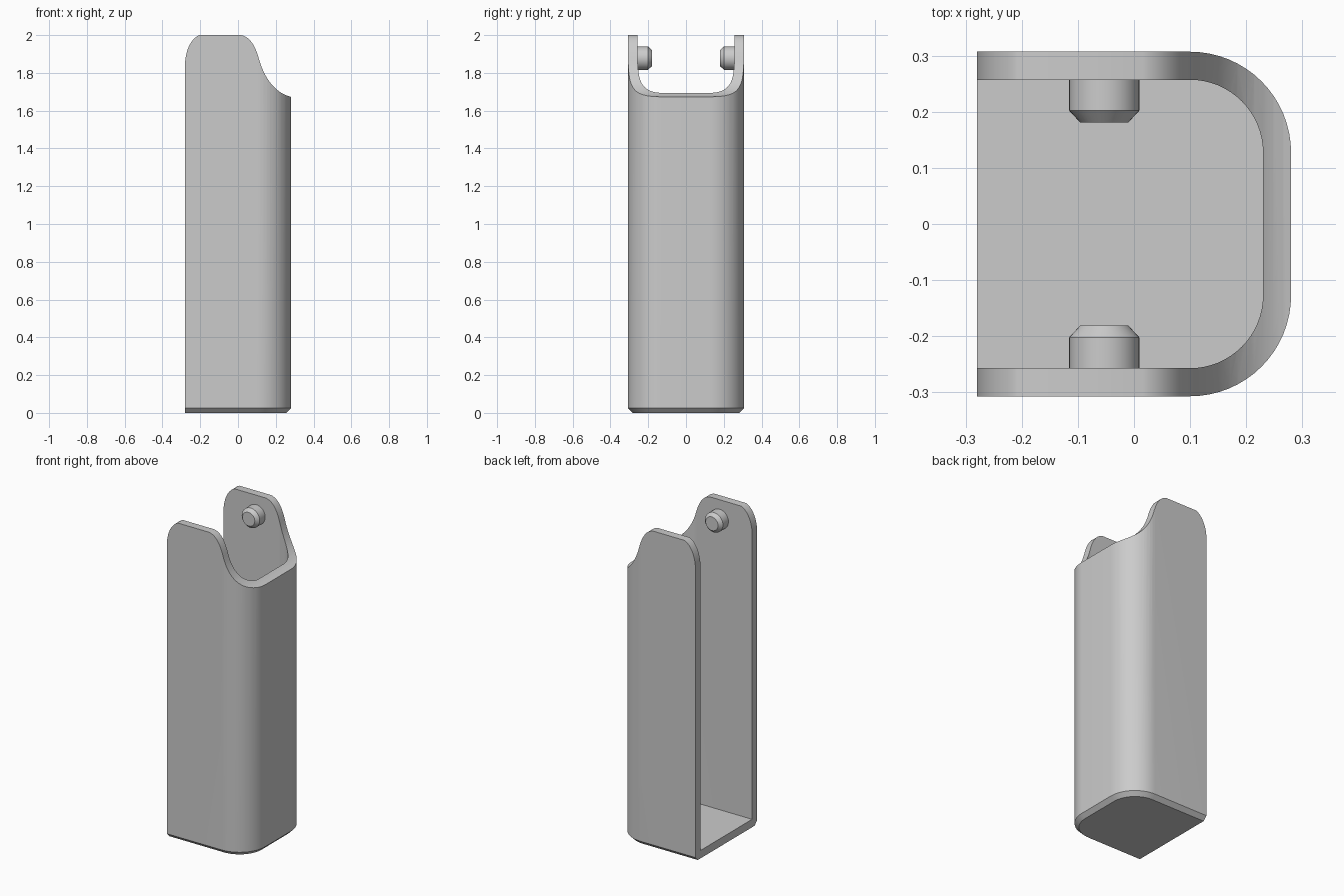
import bpy, bmesh
from math import sin, cos, pi, radians
from mathutils import Vector, Matrix
from mathutils.geometry import interpolate_bezier

if "Cube" in bpy.data.objects:
    bpy.data.objects.remove(bpy.data.objects["Cube"])

BACK, FRONT, HALF_Y = -0.28, 0.28, 0.307
WALL, CHAMFER, RADIUS = 0.05, 0.025, 0.18

grey = bpy.data.materials.new("plain grey")
grey.use_nodes = True
colour = (0.6, 0.6, 0.6, 1)
grey.diffuse_color = colour
grey.node_tree.nodes["Principled BSDF"].inputs["Base Color"].default_value = colour


def loft(name, rings):
    """Closed solid through rings that share a point count."""
    bm = bmesh.new()
    loops = [[bm.verts.new(p) for p in ring] for ring in rings]
    n = len(loops[0])
    for a, b in zip(loops, loops[1:]):
        for i in range(n):
            j = (i + 1) % n
            bm.faces.new((a[i], a[j], b[j], b[i]))
    bm.faces.new(loops[0][::-1])
    bm.faces.new(loops[-1])
    bmesh.ops.recalc_face_normals(bm, faces=bm.faces)
    mesh = bpy.data.meshes.new(name)
    bm.to_mesh(mesh)
    bm.free()
    mesh.materials.append(grey)
    obj = bpy.data.objects.new(name, mesh)
    bpy.context.collection.objects.link(obj)
    return obj


def d_section(inset, z, back=BACK, steps=16):
    """Flat-backed outline with two rounded corners."""
    r, hy, fx = RADIUS - inset, HALF_Y - inset, FRONT - inset
    pts = [(back, -hy, z)]
    for side, start in ((-1, -pi / 2), (1, 0)):
        for i in range(steps + 1):
            t = start + pi / 2 * i / steps
            pts.append((fx - r + r * cos(t), side * (hy - r) + r * sin(t), z))
    return pts + [(back, hy, z)]


def activate(obj):
    bpy.ops.object.select_all(action='DESELECT')
    obj.select_set(True)
    bpy.context.view_layer.objects.active = obj


def cut(obj, cutter):
    cutter.hide_render = True
    mod = obj.modifiers.new("cut", 'BOOLEAN')
    mod.operation, mod.solver, mod.object = 'DIFFERENCE', 'EXACT', cutter
    activate(obj)
    bpy.ops.object.modifier_apply(modifier=mod.name)
    bpy.data.objects.remove(cutter)


def smooth(obj):
    activate(obj)
    bpy.ops.object.shade_smooth_by_angle(angle=radians(30))


# Sleeve with a chamfered foot, open at the back and the top
sleeve = loft("sleeve", [d_section(CHAMFER, 0), d_section(0, CHAMFER), d_section(0, 2.1)])
cut(sleeve, loft("cavity_cutter", [d_section(WALL, z, back=-0.5) for z in (WALL, 2.5)]))

# Curved top edge: rounded rear shoulder, ears, then a sweep down to the front lip
curves = [
    [(-0.2805, 1.85), (-0.277, 1.92), (-0.25, 1.98), (-0.205, 2.0)],
    [(0.016, 2.0), (0.07, 1.99), (0.095, 1.93), (0.112, 1.87)],
    [(0.112, 1.87), (0.14, 1.77), (0.2, 1.69), (0.285, 1.672)],
]
edge = []
for c in curves:
    pts = interpolate_bezier(*[Vector((x, 0, z)) for x, z in c], 14)
    edge += pts[1:] if edge and (pts[0] - edge[-1]).length < 1e-5 else pts
edge = [Vector((-0.4, 0, 1.85))] + edge
edge += [Vector((0.4, 0, 1.66)), Vector((0.4, 0, 2.4)), Vector((-0.4, 0, 2.4))]
cut(sleeve, loft("top_cutter", [[p + Vector((0, y, 0)) for p in edge] for y in (-0.5, 0.5)]))
smooth(sleeve)

# Chamfered pivot pegs on the inside of both ears
for name, side in (("left_side_peg", 1), ("right_side_peg", -1)):
    rings = []
    for r, y in ((0.0625, 0.27), (0.0625, 0.202), (0.043, 0.181)):
        rings.append([(-0.053 + r * cos(2 * pi * i / 40), side * y,
                       1.878 + r * sin(2 * pi * i / 40)) for i in range(40)])
    smooth(loft(name, rings))
